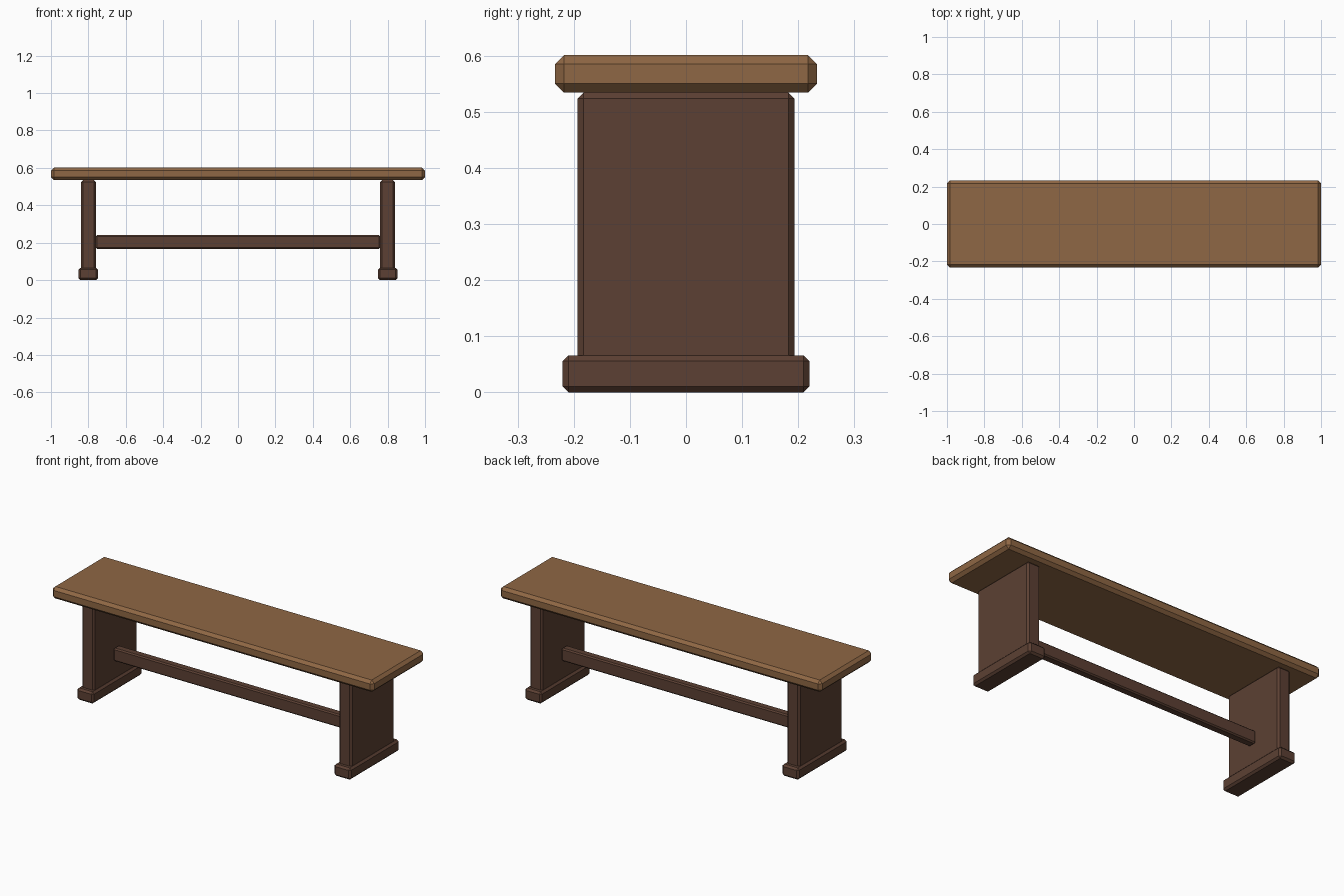
import bpy

if "Cube" in bpy.data.objects:
    bpy.data.objects.remove(bpy.data.objects["Cube"])


def material(name, rgb):
    m = bpy.data.materials.new(name)
    m.diffuse_color = (*rgb, 1)
    m.use_nodes = True
    m.node_tree.nodes["Principled BSDF"].inputs["Base Color"].default_value = m.diffuse_color
    return m


light_wood = material("light_wood", (0.275, 0.136, 0.058))
dark_wood = material("dark_wood", (0.107, 0.051, 0.033))


def box(name, x, z0, z1, size_x, size_y, chamfer, mat):
    """Chamfered box centred on y = 0, spanning z0 to z1."""
    bpy.ops.mesh.primitive_cube_add(size=1, location=(x, 0, (z0 + z1) / 2))
    ob = bpy.context.object
    ob.name = name
    ob.scale = (size_x, size_y, z1 - z0)
    bpy.ops.object.transform_apply(location=False, rotation=False, scale=True)
    bevel = ob.modifiers.new("chamfer", 'BEVEL')
    bevel.width = chamfer
    bevel.segments = 1
    ob.data.materials.append(mat)
    return ob


# Seat plank
box("seat", 0, 0.534, 0.601, 2.0, 0.467, 0.016, light_wood)

# End panels and their feet
for side, x in (("left", -0.8), ("right", 0.8)):
    box(f"{side}_leg_panel", x, 0.04, 0.534, 0.08, 0.387, 0.0105, dark_wood)
    box(f"{side}_foot", x, 0, 0.066, 0.104, 0.44, 0.0105, dark_wood)

# Stretcher between the panels
box("stretcher", 0, 0.167, 0.24, 1.52, 0.047, 0.007, dark_wood)
